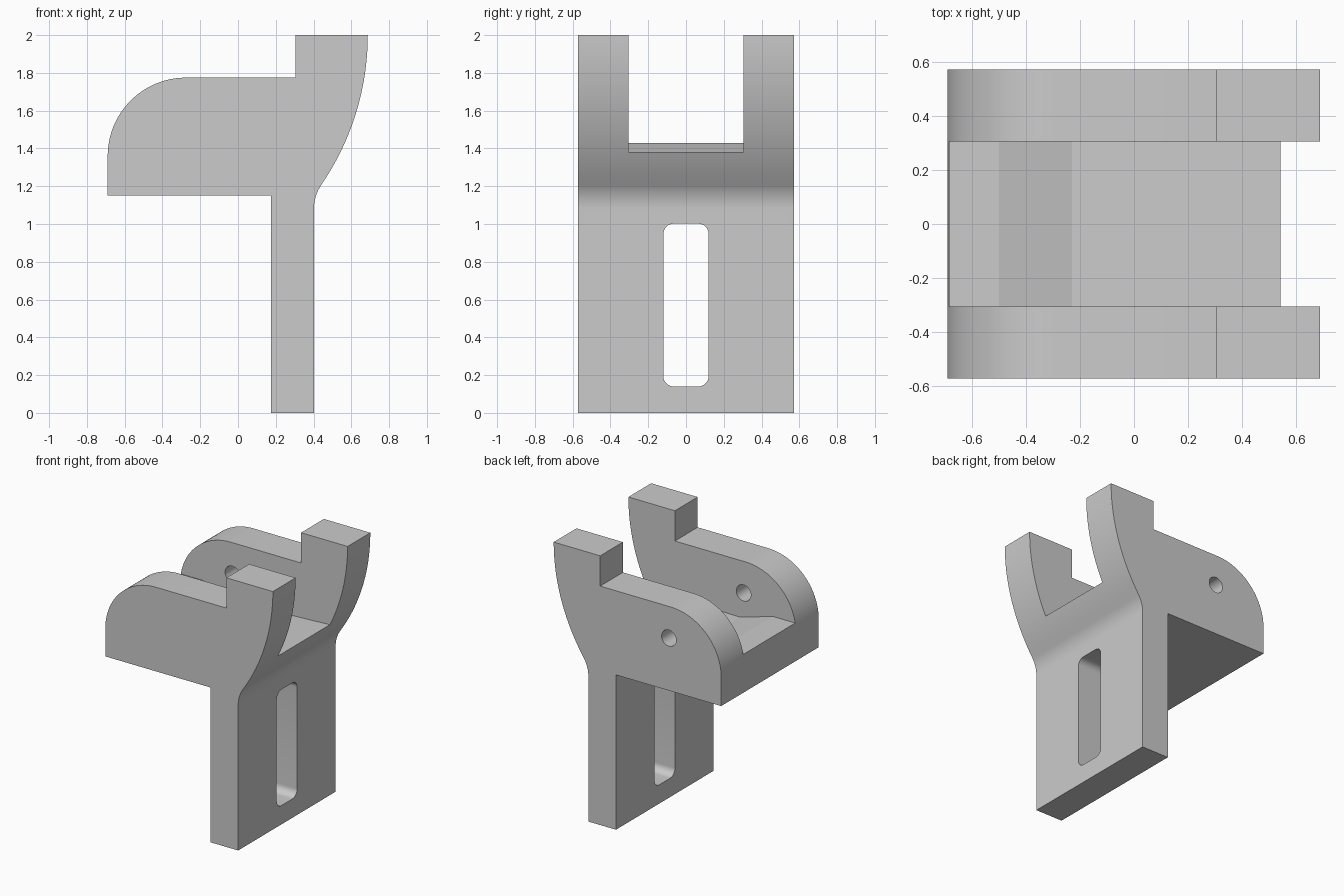
import bpy, bmesh
from math import sin, cos, radians, atan2, degrees

if "Cube" in bpy.data.objects:
    bpy.data.objects.remove(bpy.data.objects["Cube"])


def arc(cx, cy, r, a0, a1, n):
    """Points along a circular arc, angles in degrees."""
    return [(cx + r * cos(radians(a0 + (a1 - a0) * i / n)),
             cy + r * sin(radians(a0 + (a1 - a0) * i / n))) for i in range(n + 1)]


def prism(name, pts, place, lo, hi):
    """Extrude a 2D outline from lo to hi; place maps (a, b, depth) to xyz."""
    bm = bmesh.new()
    rings = [[bm.verts.new(place(a, b, d)) for a, b in pts] for d in (lo, hi)]
    n = len(pts)
    bm.faces.new(rings[0])
    bm.faces.new(rings[1][::-1])
    for i in range(n):
        j = (i + 1) % n
        bm.faces.new((rings[0][i], rings[1][i], rings[1][j], rings[0][j]))
    bmesh.ops.recalc_face_normals(bm, faces=bm.faces)
    mesh = bpy.data.meshes.new(name)
    bm.to_mesh(mesh)
    bm.free()
    obj = bpy.data.objects.new(name, mesh)
    bpy.context.collection.objects.link(obj)
    return obj


def along_y(a, b, d):
    return (a, d, b)


def along_x(a, b, d):
    return (d, a, b)


# bracket side profile: post, S-shaped back, step, rounded nose
R, r = 1.40, 0.226
big, small = (0.687 - R, 2.0), (0.402 + r, 1.08)
join = degrees(atan2(small[1] - big[1], small[0] - big[0]))
profile = [(0.175, 0), (0.402, 0)]
profile += arc(*small, r, 180, 180 + join, 10)
profile += arc(*big, R, join, 0, 20)[1:]
profile += [(0.305, 2.0), (0.305, 1.775)]
profile += arc(-0.275, 1.36, 0.415, 90, 180, 24)
profile += [(-0.69, 1.15), (0.175, 1.15)]
bracket = prism("bracket", profile, along_y, -0.572, 0.572)

# channel between the two cheeks, with a shallow stepped floor
floor = [(-1, 1.43), (-0.5, 1.43), (-0.23, 1.352), (0.05, 1.358),
         (0.34, 1.37), (0.54, 1.38), (1, 1.38), (1, 2.3), (-1, 2.3)]
channel = prism("channel_cutter", floor, along_y, -0.305, 0.305)

# rounded slot through the post
c, y, z0, z1 = 0.055, 0.065, 0.195, 0.947
slot_pts = (arc(y, z1, c, 0, 90, 8) + arc(-y, z1, c, 90, 180, 8)
            + arc(-y, z0, c, 180, 270, 8) + arc(y, z0, c, 270, 360, 8))
slot = prism("slot_cutter", slot_pts, along_x, 0, 0.6)

# pin hole: through one cheek, blind in the other
hole = prism("pin_hole_cutter", arc(-0.26, 1.54, 0.06, 0, 352.5, 47),
             along_y, -0.45, 0.7)

bpy.context.view_layer.objects.active = bracket
bracket.select_set(True)
for cutter in (channel, slot, hole):
    cutter.hide_render = True
    mod = bracket.modifiers.new(cutter.name, 'BOOLEAN')
    mod.operation = 'DIFFERENCE'
    mod.solver = 'EXACT'
    mod.object = cutter
    bpy.ops.object.modifier_apply(modifier=mod.name)
    bpy.data.objects.remove(cutter)

bpy.ops.object.shade_smooth_by_angle(angle=radians(12))
